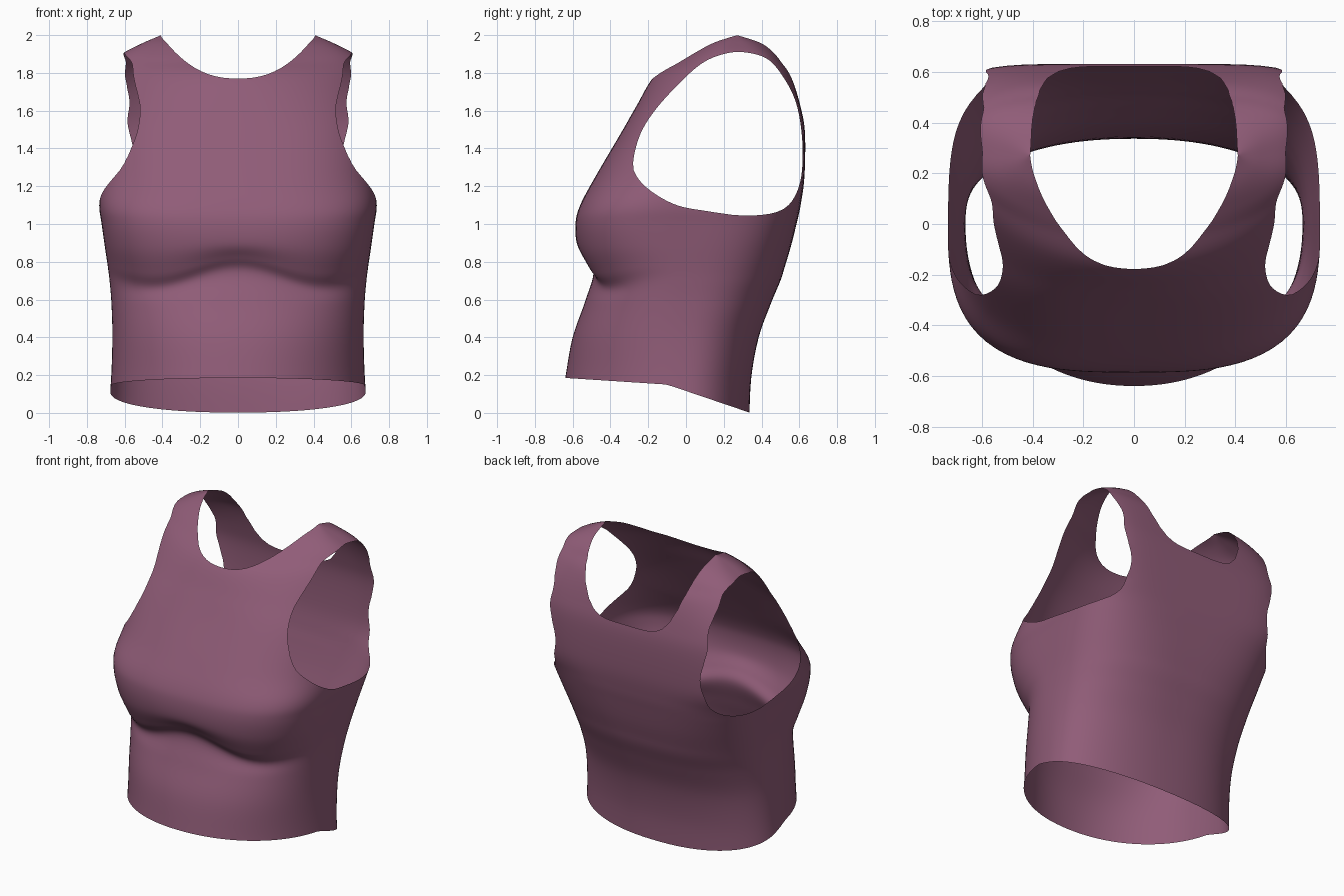
import bpy, bmesh, math
from mathutils import Vector
from mathutils.geometry import intersect_point_line

if "Cube" in bpy.data.objects:
    bpy.data.objects.remove(bpy.data.objects["Cube"])

SEGMENTS = 112
STEPS = 6

# Torso sections: height, half width, centre y, front y, back y,
# front squareness, back squareness
SECTIONS = [
    (-.06, .69, 0, -.68, .335, 2.1, 2.2),
    (.18, .672, 0, -.64, .345, 2.1, 2.3),
    (.4, .665, 0, -.6, .385, 2.2, 2.4),
    (.58, .67, 0, -.535, .45, 2.3, 2.6),
    (.7, .68, 0, -.49, .5, 2.4, 2.8),
    (.78, .69, 0, -.53, .525, 2.6, 3),
    (.88, .705, 0, -.576, .555, 2.9, 3.3),
    (1, .722, 0, -.585, .585, 3.1, 3.8),
    (1.1, .735, .02, -.56, .607, 3.1, 4.3),
    (1.25, .73, .1, -.48, .627, 2.8, 6),
    (1.48, .72, .2, -.345, .63, 2.75, 6.5),
    (1.62, .72, .25, -.265, .607, 2.4, 6),
    (1.78, .71, .27, -.17, .56, 1.95, 4),
    (1.86, .66, .27, -.06, .51, 2, 3.8),
    (1.91, .6, .27, .02, .475, 2.2, 3.5),
    (1.96, .5, .27, .11, .425, 2.5, 3),
    (1.99, .43, .27, .2, .345, 2.5, 2.5),
    (2, .41, .27, .27, .27, 2.5, 2.5),
]

# Armhole outline seen from the side (y, z)
ARMHOLE = [
    (-.28, 1.33), (-.24, 1.48), (-.15, 1.62), (0, 1.78), (.1, 1.86),
    (.2, 1.9), (.3, 1.91), (.42, 1.88), (.5, 1.8), (.58, 1.65),
    (.615, 1.45), (.61, 1.25), (.56, 1.12), (.47, 1.06), (.3, 1.045),
    (.1, 1.07), (-.05, 1.1), (-.18, 1.17), (-.26, 1.25),
]


def spline(a, b, c, d, t):
    """Catmull-Rom blend of four tuples."""
    return tuple(q + t / 2 * (r - p + t * (2 * p - 5 * q + 4 * r - s
                 + t * (3 * (q - r) + s - p)))
                 for p, q, r, s in zip(a, b, c, d))


def smooth_points(points, closed):
    n = len(points)
    pick = (lambda i: points[i % n]) if closed else \
        (lambda i: points[max(0, min(n - 1, i))])
    out = [spline(*(pick(i + k) for k in (-1, 0, 1, 2)), s / STEPS)
           for i in range(n if closed else n - 1) for s in range(STEPS)]
    return out if closed else out + [points[-1]]


def section_point(section, angle):
    z, width, mid, front, back, sq_front, sq_back = section
    cx, sy = math.cos(angle), math.sin(angle)
    depth, n = (back - mid, sq_back) if sy > 0 else (mid - front, sq_front)
    r = (abs(cx) ** n + abs(sy) ** n) ** (-1 / n)
    x, y = width * r * cx, mid + depth * r * sy
    # Lift the crease under the bust in the middle, drop it at the sides
    if sy < 0:
        window = math.exp(-((z - .74) / .12) ** 2) * min(1, -2 * sy)
        z += .045 * math.cos(math.pi * min(abs(x) / .45, 1.5)) * window
    return Vector((x, y, z))


# Trim rules: positive where cloth is cut away
def neck(p):
    t = max(0, min(1, (p.y - .15) / .25))
    t = t * t * (3 - 2 * t)
    low, power = 1.77 - .22 * t, 2.4 + 2.6 * t
    return p.z - low - (2 - low) * (abs(p.x) / .41) ** power


outline = [Vector(p) for p in smooth_points(ARMHOLE, True)]


def armhole(p):
    q, inside, best = Vector((p.y, p.z)), False, 9
    for a, b in zip(outline, outline[1:] + outline[:1]):
        near, t = intersect_point_line(q, a, b)
        near = a.lerp(b, max(0, min(1, t)))
        best = min(best, (q - near.to_2d()).length)
        if (a.y > q.y) != (b.y > q.y):
            if q.x < a.x + (b.x - a.x) * (q.y - a.y) / (b.y - a.y):
                inside = not inside
    return best if inside else -best


def hem(p):
    slope = .065 if p.y < -.1 else .34
    return .15 - slope * (p.y + .1) - p.z


def trim(bm, rule):
    """Cut the surface cleanly along rule = 0 and drop the positive side."""
    value = {v: rule(v.co) or 1e-6 for v in bm.verts}
    cuts = set()
    for e in list(bm.edges):
        a, b = e.verts
        fa, fb = value[a], value[b]
        if fa * fb < 0:
            cuts.add(bmesh.utils.edge_split(e, a, fa / (fa - fb))[1])
    for f in list(bm.faces):
        ends = [v for v in f.verts if v in cuts]
        if len(ends) == 2:
            bmesh.utils.face_split(f, ends[0], ends[1])
    doomed = [f for f in bm.faces
              if any(value.get(v, -1) > 0 for v in f.verts)]
    bmesh.ops.delete(bm, geom=doomed, context='FACES')


# Loft the torso, closing along the shoulder ridge
bm = bmesh.new()
rings = [[bm.verts.new(section_point(s, math.tau * i / SEGMENTS))
          for i in range(SEGMENTS)] for s in smooth_points(SECTIONS, False)]
for low, high in zip(rings, rings[1:]):
    for i in range(SEGMENTS):
        j = (i + 1) % SEGMENTS
        bm.faces.new((low[i], low[j], high[j], high[i]))

# Cut the neckline, both armholes and the sloping hem
for rule in (neck, armhole, hem):
    trim(bm, rule)
bmesh.ops.remove_doubles(bm, verts=bm.verts, dist=.0008)

mesh = bpy.data.meshes.new("tank_top")
bm.to_mesh(mesh)
bm.free()
top = bpy.data.objects.new("tank_top", mesh)
bpy.context.collection.objects.link(top)

# Plum cloth
cloth = bpy.data.materials.new("plum_cloth")
cloth.use_nodes = True
colour = (.28, .108, .187, 1)
cloth.diffuse_color = colour
shader = cloth.node_tree.nodes["Principled BSDF"]
shader.inputs["Base Color"].default_value = colour
shader.inputs["Roughness"].default_value = .8
mesh.materials.append(cloth)

bpy.context.view_layer.objects.active = top
top.select_set(True)
bpy.ops.object.shade_smooth_by_angle(angle=math.radians(60))
